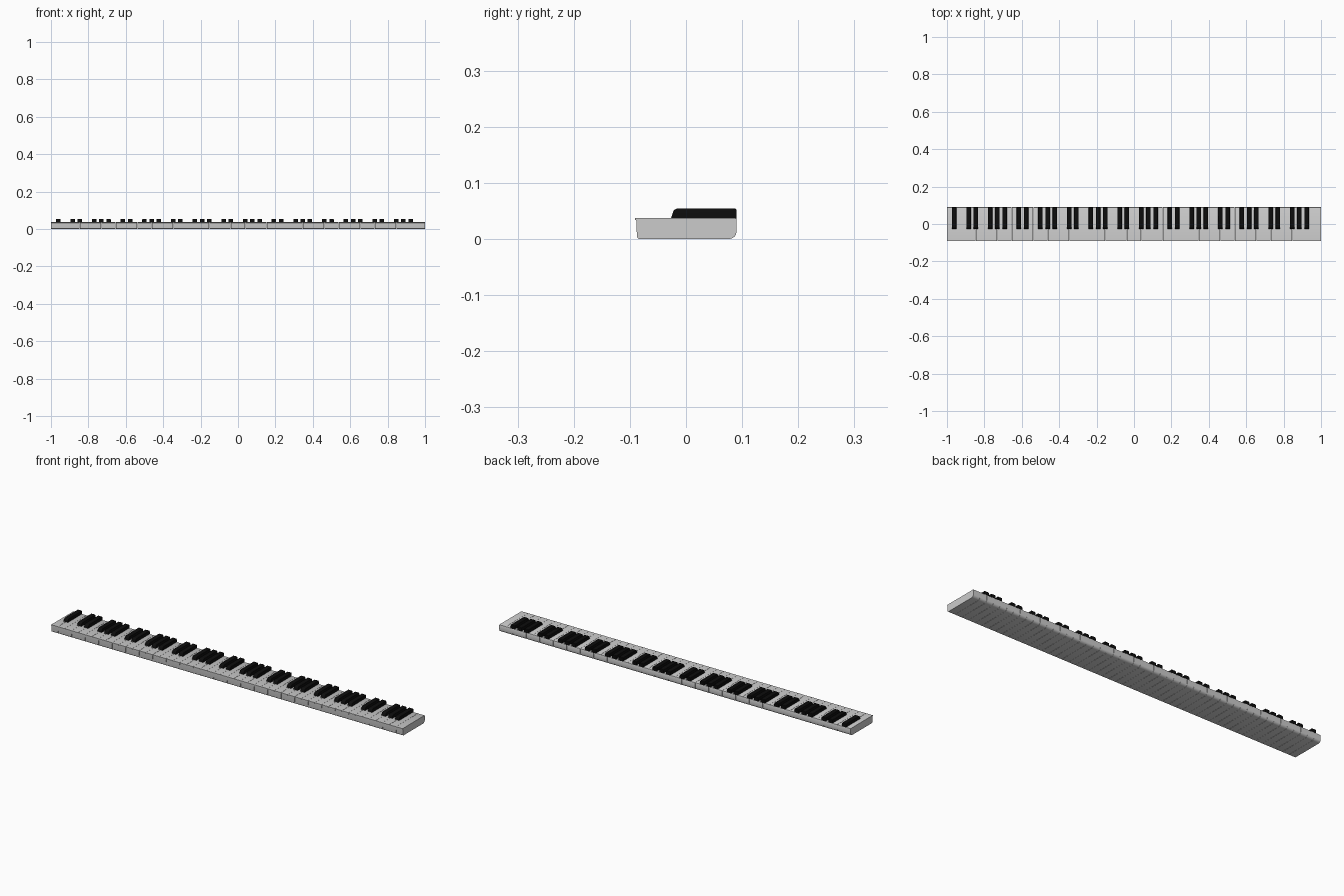
import bpy, bmesh, math

if "Cube" in bpy.data.objects:
    bpy.data.objects.remove(bpy.data.objects["Cube"])

PITCH = 2 / 52          # 52 white keys over 2 units
GAP = 0.0008


def material(name, rgb):
    m = bpy.data.materials.new(name)
    m.diffuse_color = (*rgb, 1)
    m.use_nodes = True
    m.node_tree.nodes["Principled BSDF"].inputs["Base Color"].default_value = m.diffuse_color
    return m


ivory = material("key_white", (0.60, 0.60, 0.60))
ebony = material("key_black", (0.004, 0.004, 0.004))


def arc(cy, cz, r, a0, a1, n=4):
    """Points of a rounded corner in the y-z plane."""
    return [(cy + r * math.cos(math.radians(a0 + (a1 - a0) * i / n)),
             cz + r * math.sin(math.radians(a0 + (a1 - a0) * i / n))) for i in range(n + 1)]


def key(name, profile, x, width, mat, bevel):
    """Side profile extruded along x, with softened edges."""
    bm = bmesh.new()
    face = bm.faces.new([bm.verts.new((-width / 2, y, z)) for y, z in profile])
    new = bmesh.ops.extrude_face_region(bm, geom=[face])["geom"]
    bmesh.ops.translate(bm, vec=(width, 0, 0),
                        verts=[v for v in new if isinstance(v, bmesh.types.BMVert)])
    bmesh.ops.recalc_face_normals(bm, faces=bm.faces)
    if bevel:
        # round the long upper side edges
        edges = [e for e in bm.edges
                 if abs(e.verts[0].co.x - e.verts[1].co.x) < 1e-6
                 and min(v.co.z for v in e.verts) > 0.04]
        bmesh.ops.bevel(bm, geom=edges, offset=bevel, segments=3, profile=0.5,
                        affect='EDGES', clamp_overlap=True)
    me = bpy.data.meshes.new(name)
    bm.to_mesh(me)
    bm.free()
    me.materials.append(mat)
    ob = bpy.data.objects.new(name, me)
    ob.location.x = x
    bpy.context.collection.objects.link(ob)
    return ob


# white key side profile: thin front lip, rounded lower corners
white = ([(-0.0905, 0.0375), (-0.0905, 0.0345), (-0.0885, 0.0335)]
         + arc(-0.0835, 0.005, 0.004, 180, 270)
         + arc(0.078, 0.013, 0.012, 270, 360)
         + arc(0.088, 0.0355, 0.002, 0, 90, 2))
white = [(y, 0 if z < 0.0012 else z) for y, z in white]

# black key side profile: sloping rounded nose
black = ([(0.09, 0.036), (0.09, 0.052), (0.088, 0.0545)]
         + arc(-0.0145, 0.0455, 0.009, 90, 160)
         + [(-0.027, 0.036)])

for i in range(52):
    x = -1 + (i + 0.5) * PITCH
    key("white_key", white, x, PITCH - GAP, ivory, 0)
    # note names run A B C D E F G; no black key after B or E, nor after the last C
    if i % 7 not in (1, 4) and i < 51:
        key("black_key", black, x + PITCH / 2, 0.024, ebony, 0.003)

# smooth the rounded corners, keep the sharp edges
bpy.ops.object.select_all(action='SELECT')
bpy.context.view_layer.objects.active = bpy.context.selected_objects[0]
bpy.ops.object.shade_smooth_by_angle(angle=math.radians(35))
